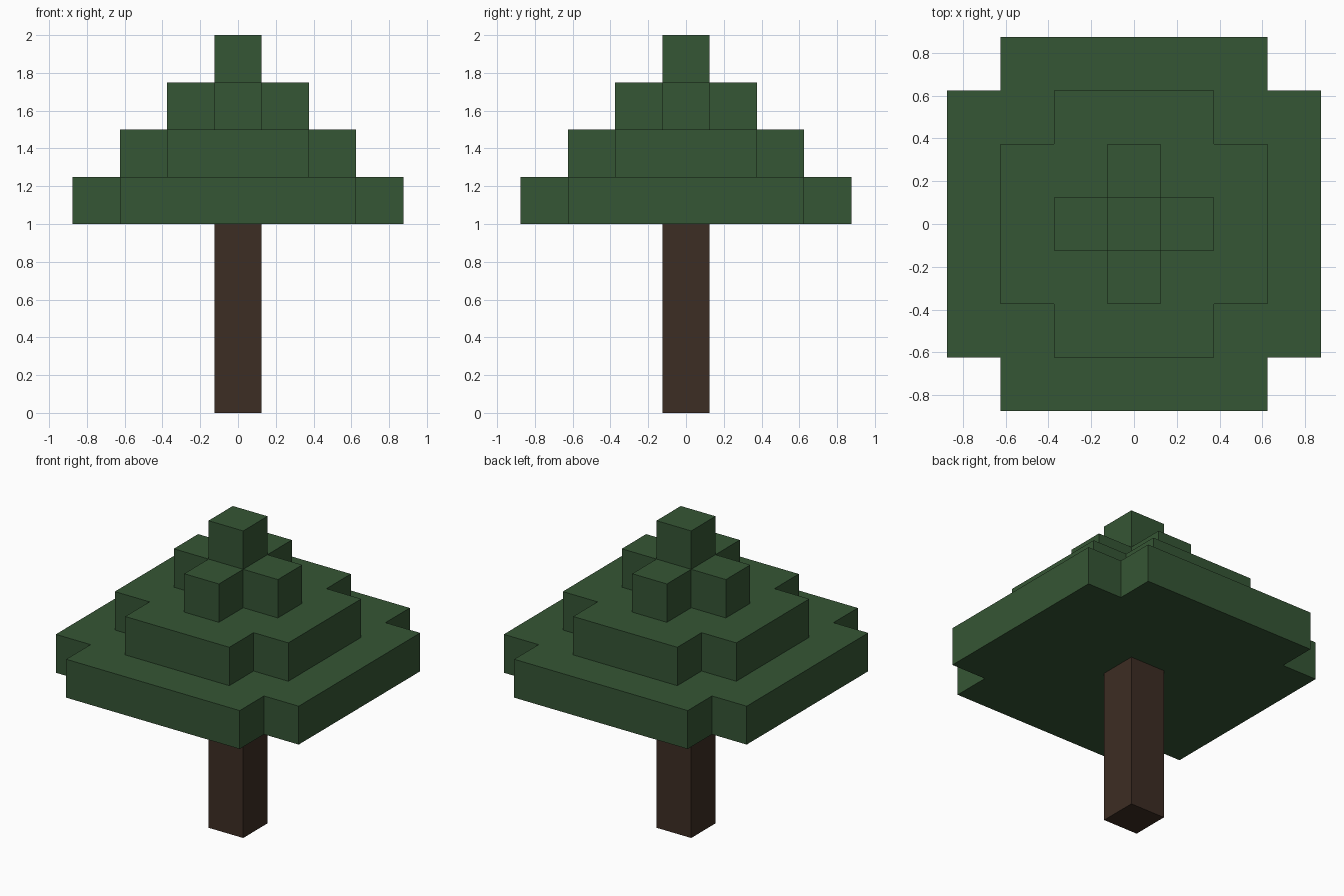
import bpy
import bmesh

cube = bpy.data.objects.get("Cube")
if cube:
    bpy.data.objects.remove(cube, do_unlink=True)

BLOCK = 0.25


def make_material(name, rgb):
    mat = bpy.data.materials.new(name)
    mat.use_nodes = True
    color = (*rgb, 1.0)
    mat.diffuse_color = color
    bsdf = next(n for n in mat.node_tree.nodes if n.type == "BSDF_PRINCIPLED")
    bsdf.inputs["Base Color"].default_value = color
    bsdf.inputs["Roughness"].default_value = 0.9
    return mat


def prism(name, outline, bottom, height, mat):
    """Extrude a flat outline straight up into a closed block."""
    bm = bmesh.new()
    base = bm.faces.new([bm.verts.new((x, y, bottom)) for x, y in outline])
    top = bmesh.ops.extrude_face_region(bm, geom=[base], use_keep_orig=True)
    verts = [g for g in top["geom"] if isinstance(g, bmesh.types.BMVert)]
    bmesh.ops.translate(bm, vec=(0, 0, height), verts=verts)
    bmesh.ops.recalc_face_normals(bm, faces=bm.faces)
    mesh = bpy.data.meshes.new(name)
    bm.to_mesh(mesh)
    bm.free()
    mesh.materials.append(mat)
    obj = bpy.data.objects.new(name, mesh)
    bpy.context.collection.objects.link(obj)
    return obj


def square(h):
    return [(-h, -h), (h, -h), (h, h), (-h, h)]


def notched_square(h):
    """Square with one block missing from each corner."""
    n = h - BLOCK
    corner = [(h, -n), (h, n), (n, n)]
    outline = []
    for _ in range(4):
        outline += corner[1:]
        outline.append((n, h))
        corner = [(-y, x) for x, y in corner]
        outline.pop()
        outline = [(y, -x) for x, y in outline]
    return outline


def cross_outline(h):
    """Walk the four corners, each with an inner notch point."""
    n = h - BLOCK
    points = []
    for sx, sy in ((1, 1), (-1, 1), (-1, -1), (1, -1)):
        notch = [(sx * h, sy * n), (sx * n, sy * n), (sx * n, sy * h)]
        points += notch if sx * sy > 0 else notch[::-1]
    return points


bark = make_material("dark_brown_bark", (0.046, 0.026, 0.017))
leaves = make_material("dark_green_leaves", (0.036, 0.092, 0.035))

# Trunk
prism("trunk", square(BLOCK / 2), 0, 1, bark)

# Foliage tiers, narrowing upward
for i, name in enumerate(("lower_foliage", "middle_foliage", "upper_foliage")):
    prism(name, cross_outline(0.875 - i * BLOCK), 1 + i * BLOCK, BLOCK, leaves)

# Tip block
prism("foliage_tip", square(BLOCK / 2), 1.75, BLOCK, leaves)
